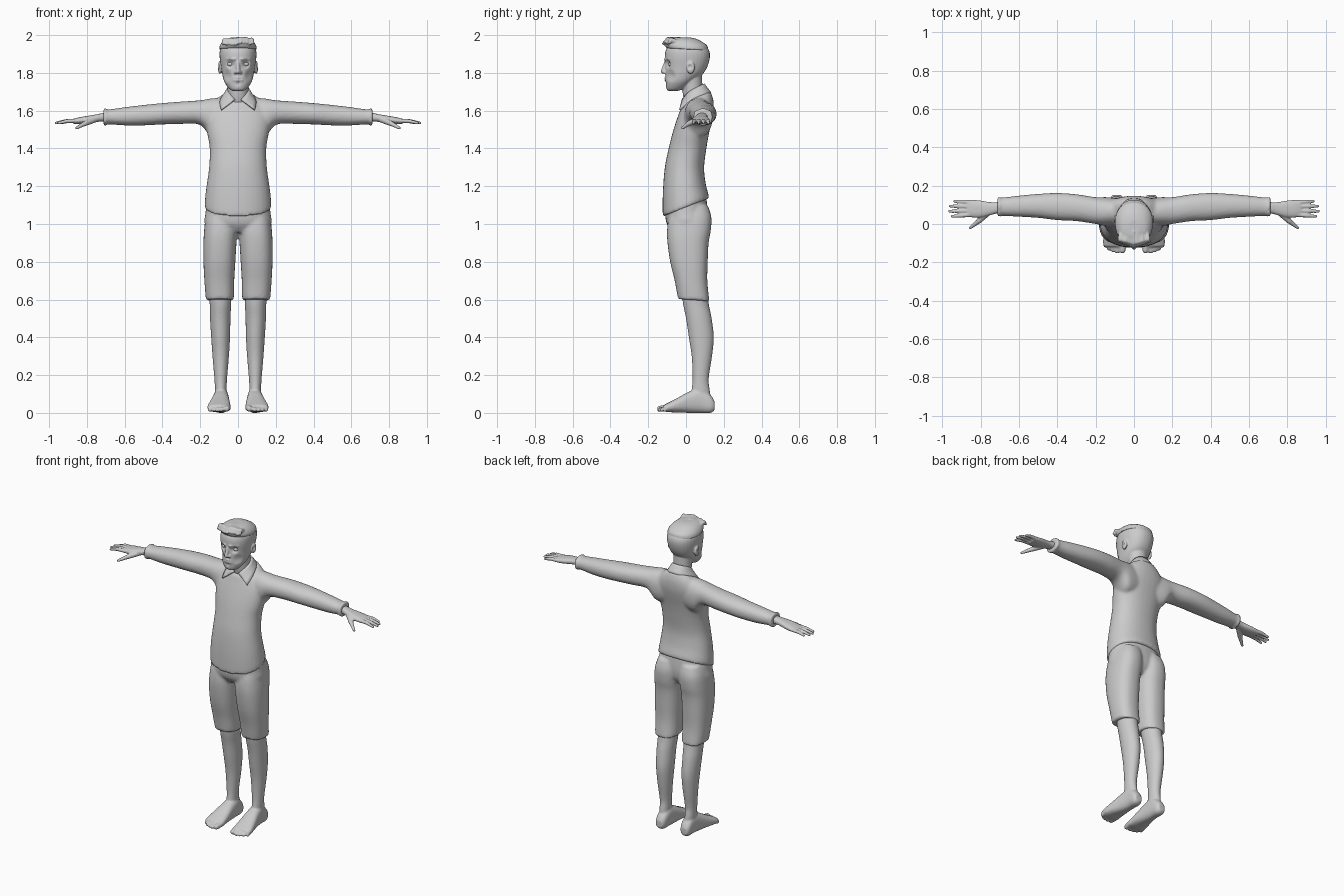
import bpy, bmesh, math, random
from mathutils import Vector, Matrix

random.seed(4)
cube = bpy.data.objects.get("Cube")
if cube:
    bpy.data.objects.remove(cube, do_unlink=True)

GREY = (0.6, 0.6, 0.6, 1)
clay = bpy.data.materials.new("clay grey")
clay.use_nodes = True
clay.diffuse_color = GREY
shader = next(n for n in clay.node_tree.nodes if n.type == 'BSDF_PRINCIPLED')
shader.inputs["Base Color"].default_value = GREY


def spline(a, b, c, d, t):
    return 0.5 * (2 * b + (c - a) * t + (2 * a - 5 * b + 4 * c - d) * t * t
                  + (3 * b - a - 3 * c + d) * t ** 3)


def tube(bm, axis, rows, power=2.2, steps=4, sides=32):
    """Closed loft. Row: position on axis, low and high of both cross directions, slope."""
    rows = [list(r) + [0] * (6 - len(r)) for r in rows]
    padded = [rows[0]] + rows + [rows[-1]]
    dense = []
    for i in range(len(rows) - 1):
        for k in range(steps):
            dense.append([spline(*v, k / steps) for v in zip(*padded[i:i + 4])])
    dense.append(rows[-1])
    loops = []
    for t, a0, a1, b0, b1, slope in dense:
        loop = []
        for k in range(sides):
            ang = math.tau * k / sides
            c, s = (math.copysign(abs(f) ** (2 / power), f) for f in (math.cos(ang), math.sin(ang)))
            a, b = (a0 + a1 + (a1 - a0) * c) / 2, (b0 + b1 + (b1 - b0) * s) / 2
            p = t + slope * b
            loop.append(bm.verts.new({'x': (p, a, b), 'y': (a, p, b), 'z': (a, b, p)}[axis]))
        loops.append(loop)
    for low, high in zip(loops, loops[1:]):
        for k in range(sides):
            j = (k + 1) % sides
            bm.faces.new((low[k], low[j], high[j], high[k]))
    bm.faces.new(loops[0])
    bm.faces.new(loops[-1])


def centred(rows):
    """Rows given with one half width become symmetric in x."""
    return [(r[0], -r[1]) + tuple(r[1:]) for r in rows]


def ball(bm, centre, radii):
    m = Matrix.Translation(centre) @ Matrix.Diagonal((*radii, 1))
    bmesh.ops.create_uvsphere(bm, u_segments=16, v_segments=10, radius=1, matrix=m)


def limb(bm, start, end, r0, r1):
    """Rounded, tapering rod."""
    start, end = Vector(start), Vector(end)
    d = end - start
    m = Matrix.Translation((start + end) / 2) @ d.to_track_quat('Z', 'Y').to_matrix().to_4x4()
    bmesh.ops.create_cone(bm, cap_ends=True, segments=16, radius1=r0, radius2=r1,
                          depth=d.length, matrix=m)
    ball(bm, start, (r0,) * 3)
    ball(bm, end, (r1,) * 3)


def mirror(bm):
    copy = bmesh.ops.duplicate(bm, geom=bm.verts[:] + bm.edges[:] + bm.faces[:])["geom"]
    for v in copy:
        if isinstance(v, bmesh.types.BMVert):
            v.co.x *= -1


def finish(bm, name, voxel=0, smooth=0, thick=0):
    """Turn the parts into one welded, smooth object."""
    bmesh.ops.recalc_face_normals(bm, faces=bm.faces)
    mesh = bpy.data.meshes.new(name)
    bm.to_mesh(mesh)
    bm.free()
    obj = bpy.data.objects.new(name, mesh)
    bpy.context.collection.objects.link(obj)
    if thick:
        sub = obj.modifiers.new("round", 'SUBSURF')
        sub.levels = 2
        obj.modifiers.new("thickness", 'SOLIDIFY').thickness = thick
    if voxel:
        rem = obj.modifiers.new("weld", 'REMESH')
        rem.mode, rem.voxel_size = 'VOXEL', voxel
    if smooth:
        obj.modifiers.new("soften", 'SMOOTH').iterations = smooth
    bpy.context.view_layer.update()
    done = obj.evaluated_get(bpy.context.evaluated_depsgraph_get())
    obj.data = bpy.data.meshes.new_from_object(done)
    obj.modifiers.clear()
    obj.data.name = name
    obj.data.materials.clear()
    obj.data.materials.append(clay)
    obj.data.shade_smooth()
    return obj


def push(obj, centre, radius, offset):
    """Sculpt a soft dent or bump on both sides."""
    for side in (1, -1):
        c = Vector((centre[0] * side, *centre[1:]))
        move = Vector((offset[0] * side, *offset[1:]))
        for v in obj.data.vertices:
            d = (v.co - c).length / radius
            if d < 1:
                v.co += move * (1 - d * d) ** 2


# Sweater: sleeves and body
bm = bmesh.new()
tube(bm, 'x', [(.06, .0, .13, 1.47, 1.67), (.14, -.01, .14, 1.46, 1.665), (.2, 0, .14, 1.525, 1.655),
               (.3, .015, .155, 1.53, 1.648), (.4, .02, .162, 1.527, 1.64), (.5, .032, .157, 1.522, 1.63),
               (.6, .038, .148, 1.522, 1.618), (.69, .042, .138, 1.528, 1.606),
               (.7, .036, .144, 1.52, 1.613), (.712, .038, .142, 1.522, 1.61)])
mirror(bm)
tube(bm, 'z', centred([
    (1.088, .176, -.122, .122, .4), (1.12, .176, -.124, .118, .35), (1.2, .167, -.122, .104, .15),
    (1.3, .153, -.112, .096), (1.4, .15, -.092, .108), (1.48, .163, -.072, .122),
    (1.55, .172, -.05, .138), (1.6, .165, -.032, .146), (1.64, .13, -.018, .145, .1),
    (1.65, .09, -.008, .13, .4)]))
finish(bm, "sweater", .009, 4)

# Shirt collar: a folded strip with two points
inner = [(0, .102, 1.745), (.045, .088, 1.74), (.062, .045, 1.72), (.05, .002, 1.695), (.016, -.022, 1.66)]
outer = [(0, .138, 1.7), (.06, .125, 1.69), (.094, .06, 1.67), (.1, .005, 1.645), (.09, -.036, 1.607)]
bm = bmesh.new()
for side in (1, -1):
    edge = [[bm.verts.new((side * x, y, z)) for x, y, z in line] for line in (inner, outer)]
    for i in range(len(inner) - 1):
        bm.faces.new((edge[0][i], edge[0][i + 1], edge[1][i + 1], edge[1][i]))
bmesh.ops.remove_doubles(bm, verts=bm.verts, dist=.0001)
layer = bm.edges.layers.float.new("crease_edge")
for e in bm.edges:
    e[layer] = .8 if e.is_boundary else 0
finish(bm, "shirt_collar", thick=.009)

# Shorts: legs, hips and seat
bm = bmesh.new()
tube(bm, 'z', [(.6, .024, .168, -.042, .124, -.07), (.615, .022, .171, -.045, .122, -.07),
               (.7, .02, .178, -.06, .113), (.8, .014, .183, -.084, .115), (.9, .008, .183, -.098, .12),
               (.97, .004, .179, -.1, .132), (1.04, .004, .17, -.09, .134), (1.1, .01, .15, -.06, .115)], 2.4)
mirror(bm)
tube(bm, 'z', centred([(.955, .1, -.07, .08), (1, .174, -.102, .108), (1.06, .172, -.11, .115),
                       (1.14, .166, -.105, .108)]))
finish(bm, "shorts", .009, 3)

# Bare legs with feet and toes
bm = bmesh.new()
tube(bm, 'z', [(.05, .058, .12, .03, .13), (.12, .06, .122, .03, .126), (.18, .058, .125, .035, .12),
               (.3, .048, .135, .03, .138), (.4, .042, .142, .015, .147), (.5, .04, .148, 0, .136),
               (.58, .036, .15, -.016, .12), (.66, .034, .155, -.025, .11)], 2)
tube(bm, 'y', [(-.118, .05, .157, .008, .042), (-.09, .04, .162, .004, .056), (-.04, .041, .152, .002, .082),
               (.02, .046, .137, 0, .114), (.08, .05, .127, 0, .13), (.13, .055, .123, 0, .095),
               (.152, .068, .112, .015, .06)], 2.5)
toes = [(.06, -.138, .018), (.088, -.143, .013), (.11, -.138, .012), (.131, -.129, .0115), (.151, -.113, .011)]
for x, y, r in toes:
    limb(bm, (x - .005, -.09, .028), (x, y, r + .004), r, r * .9)
mirror(bm)
finish(bm, "legs_and_feet", .006, 3)

# Hands with four fingers and a thumb
bm = bmesh.new()
tube(bm, 'x', [(.66, .06, .115, 1.545, 1.592), (.71, .056, .114, 1.543, 1.588), (.75, .046, .114, 1.54, 1.58),
               (.8, .034, .122, 1.533, 1.572), (.84, .034, .126, 1.53, 1.565), (.87, .04, .124, 1.53, 1.558)], 2.4)
for i, (tip, spread) in enumerate([(.95, .04), (.964, .066), (.96, .093), (.937, .119)]):
    root = Vector((.855, .048 + i * .022, 1.546))
    end = Vector((tip, spread, 1.535))
    knuckle = root.lerp(end, .5) + Vector((0, 0, .005))
    limb(bm, root, knuckle, .012, .0105)
    limb(bm, knuckle, end, .0105, .0075)
limb(bm, (.755, .065, 1.555), (.81, .015, 1.532), .017, .014)
limb(bm, (.81, .015, 1.532), (.855, -.02, 1.508), .013, .008)
mirror(bm)
finish(bm, "hands", .0045, 3)

# Head: nose wings, brow and ears are mirrored, the rest is central
bm = bmesh.new()
ball(bm, (.013, -.11, 1.803), (.01, .011, .009))
limb(bm, (.018, -.108, 1.872), (.06, -.085, 1.875), .009, .007)
ball(bm, (.096, .025, 1.828), (.011, .022, .034))
mirror(bm)
tube(bm, 'z', centred([(1.58, .055, .01, .105), (1.66, .055, -.012, .1), (1.72, .056, -.02, .088),
                       (1.8, .06, -.025, .085)]), 2)
tube(bm, 'z', centred([
    (1.704, .025, -.09, -.05), (1.715, .046, -.103, -.012), (1.75, .071, -.107, .035),
    (1.79, .083, -.108, .085), (1.83, .09, -.108, .112), (1.88, .097, -.112, .126),
    (1.92, .096, -.107, .122), (1.955, .08, -.085, .095), (1.975, .05, -.05, .06)]))
limb(bm, (0, -.106, 1.862), (0, -.122, 1.807), .008, .012)
for z, r in ((1.774, .007), (1.762, .008)):
    limb(bm, (-.02, -.102, z), (.02, -.102, z), r, r)
    ball(bm, (0, -.106, z), (.014, .008, r))
head = finish(bm, "head", .0045, 3)
push(head, (.042, -.1, 1.848), .03, (0, .016, 0))
push(head, (.108, .02, 1.832), .018, (-.009, 0, 0))
push(head, (.062, -.085, 1.785), .04, (-.004, .006, 0))
push(head, (0, -.108, 1.742), .016, (0, .003, 0))

# Eyeballs
bm = bmesh.new()
ball(bm, (.041, -.079, 1.846), (.017, .015, .012))
mirror(bm)
finish(bm, "eyes")

# Hair: cap with combed tufts swept up at the front
bm = bmesh.new()
tube(bm, 'z', centred([(1.925, .1, -.1, .118, -.05), (1.945, .096, -.112, .112), (1.965, .083, -.108, .085),
                       (1.98, .062, -.09, .055), (1.988, .03, -.06, .02)]))
for i in range(11):
    x = (i - 5) * .0145
    lift = random.uniform(-.006, .006)
    limb(bm, (x * .9, -.04, 1.978 - abs(x) * .25), (x, -.098 + abs(x) * .25, 1.974 + lift), .014, .013)
    limb(bm, (x, -.098 + abs(x) * .25, 1.974 + lift),
         (x * 1.1, -.121 + abs(x) * .4, 1.957 + lift), .012, .007)
for i in range(36):
    a = random.uniform(0, math.tau)
    r = random.uniform(.4, .9)
    root = Vector((.08 * r * math.cos(a), -.02 + .08 * r * math.sin(a), 1.985 - .035 * r * r))
    limb(bm, root, root + Vector((random.uniform(-.01, .01), -.024, .003)), .009, .005)
finish(bm, "hair", .0045, 2)
